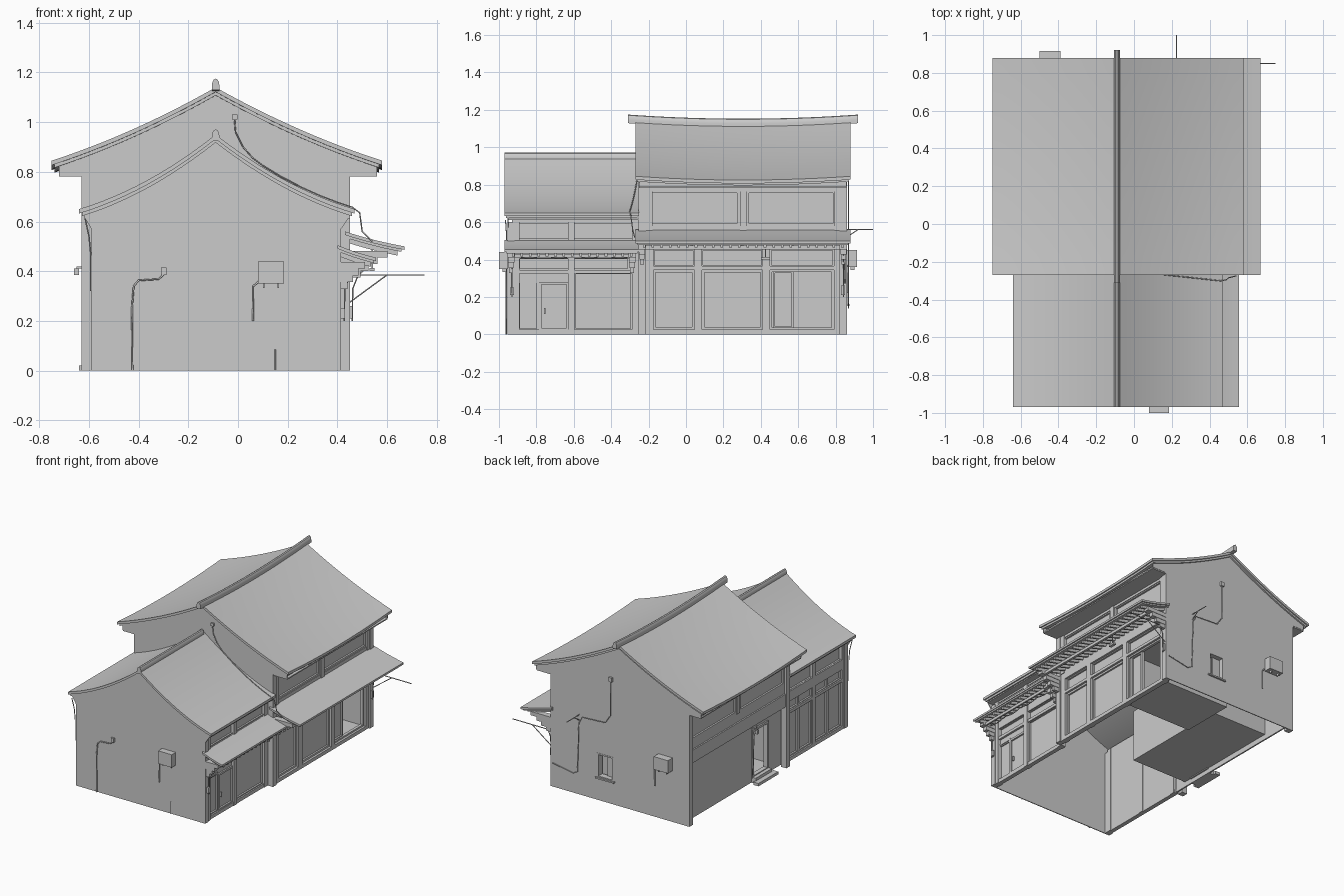
import bpy, bmesh, math

RX = -0.09  # ridge position in x


def finish(name, bm, smooth=False):
    bmesh.ops.recalc_face_normals(bm, faces=bm.faces)
    me = bpy.data.meshes.new(name)
    bm.to_mesh(me)
    bm.free()
    ob = bpy.data.objects.new(name, me)
    bpy.context.collection.objects.link(ob)
    if smooth:
        bpy.ops.object.select_all(action='DESELECT')
        ob.select_set(True)
        bpy.context.view_layer.objects.active = ob
        bpy.ops.object.shade_smooth_by_angle(angle=math.radians(30))
    return ob


def boxes(name, items):
    bm = bmesh.new()
    for x0, x1, y0, y1, z0, z1 in items:
        r = bmesh.ops.create_cube(bm, size=1)
        for v in r['verts']:
            v.co = ((x0 + x1) / 2 + v.co.x * (x1 - x0), (y0 + y1) / 2 + v.co.y * (y1 - y0),
                    (z0 + z1) / 2 + v.co.z * (z1 - z0))
    return finish(name, bm)


def loft(name, poly, y0, y1, n=1, lift=0.0, smooth=False):
    """Extrude an x-z outline along y; the middle sags by lift."""
    bm = bmesh.new()
    rows = []
    for i in range(n + 1):
        t = i / n
        dz = lift * ((2 * t - 1) ** 2 - 1)
        rows.append([bm.verts.new((x, y0 + (y1 - y0) * t, z + dz)) for x, z in poly])
    for a, b in zip(rows, rows[1:]):
        for j in range(len(poly)):
            k = (j + 1) % len(poly)
            bm.faces.new((a[j], a[k], b[k], b[j]))
    bm.faces.new(rows[0])
    bm.faces.new(rows[-1])
    return finish(name, bm, smooth)


def wire(name, pts, r=0.003):
    cu = bpy.data.curves.new(name, 'CURVE')
    cu.dimensions = '3D'
    cu.bevel_depth, cu.bevel_resolution = r, 1
    cu.use_fill_caps = True
    sp = cu.splines.new('POLY')
    sp.points.add(len(pts) - 1)
    for p, c in zip(sp.points, pts):
        p.co = (*c, 1)
    ob = bpy.data.objects.new(name, cu)
    bpy.context.collection.objects.link(ob)


def slope(x, xl, xr, top, eave, k):
    u = (RX - x) / (RX - xl) if x < RX else (x - RX) / (xr - RX)
    return top - (top - eave) * u * (1 + k * (1 - u))


def curve_pts(a, b, spec, drop, n=12):
    xs = [a + (RX - a) * i / n for i in range(n)] + [RX + (b - RX) * i / n for i in range(n + 1)]
    return [(x, slope(x, *spec) - drop) for x in xs]


def window(s, x, y0, y1, z0, z1, b=0.018, d=0.02, pane=True):
    """Frame bars with a sunken pane; s is the outward x direction."""
    a, c = sorted((x, x - s * d))
    out = [(a, c, y0, y1, z0, z0 + b), (a, c, y0, y1, z1 - b, z1),
           (a, c, y0, y0 + b, z0 + b, z1 - b), (a, c, y1 - b, y1, z0 + b, z1 - b)]
    if pane:
        a, c = sorted((x - s * d * 0.6, x - s * d))
        out.append((a, c, y0 + b, y1 - b, z0 + b, z1 - b))
    return out


BIG = (-0.75, 0.58, 1.14, 0.845, 0.27)
SMALL = (-0.64, 0.47, 0.95, 0.65, 0.45)

# curved tile roofs: upper layer and inset under layer
for nm, spec, y0, y1, lift in (("big", BIG, -0.27, 0.88, 0.02), ("small", SMALL, -0.97, -0.25, 0)):
    xl, xr = spec[:2]
    loft(nm + "_roof", curve_pts(xl, xr, spec, 0) + curve_pts(xl, xr, spec, 0.018)[::-1], y0, y1, 12, lift, True)
    loft(nm + "_roof_underlayer", curve_pts(xl + .012, xr - .012, spec, 0.016)
         + curve_pts(xl + .012, xr - .012, spec, 0.032)[::-1], y0 + .008, y1 - .008, 12, lift, True)

# ridge caps, the big one with raised ends
cap = [(RX + 0.015 * math.cos(a), 0.026 * math.sin(a)) for a in [math.pi * i / 6 for i in range(7)]]
cap = [(RX + .015, -0.02)] + cap + [(RX - .015, -0.02)]
loft("big_ridge", [(x, z + 1.149) for x, z in cap], -0.31, 0.92, 16, 0.022, True)
loft("small_ridge", [(x, z + 0.945) for x, z in cap], -0.97, -0.27, 1, 0, True)

# thin gable walls; the big front one is open inside the small house
eaves = [(0.45, 0.79), (0.56, 0.79)] + curve_pts(-0.72, 0.56, BIG, 0.028)[::-1] + [(-0.72, 0.79), (-0.63, 0.79)]
bigg = [(0.45, 0)] + eaves + [(-0.63, 0)]
frontg = [(0.405, 0), (0.45, 0)] + eaves + [(-0.63, 0), (-0.58, 0)] + curve_pts(-0.58, 0.405, SMALL, 0.028)
smallg = [(0.415, 0), (0.415, 0.57), (0.45, 0.62)] + curve_pts(-0.62, 0.45, SMALL, 0.028)[::-1] \
    + [(-0.62, 0.62), (-0.59, 0.57), (-0.59, 0)]
loft("big_front_gable", frontg, -0.255, -0.249)
back = loft("big_back_gable", bigg, 0.856, 0.862)
loft("small_front_gable", smallg, -0.955, -0.949)
boxes("corner_piers", [(a, a + .04, y, y + .036, 0, 0.79) for a in (-0.63, 0.41) for y in (-0.25, 0.821)]
      + [(a, a + .04, -0.95, -0.918, 0, 0.6) for a in (-0.59, 0.375)])

# window opening in the back gable
cut = boxes("window_cutter", [(-0.04, 0.085, 0.78, 0.9, 0.16, 0.33)])
cut.hide_render = True
m = back.modifiers.new("opening", 'BOOLEAN')
m.operation, m.solver, m.object = 'DIFFERENCE', 'EXACT', cut
bpy.context.view_layer.objects.active = back
bpy.ops.object.modifier_apply(modifier=m.name)
bpy.data.objects.remove(cut)
boxes("back_window_frame", [(-0.04, 0.085, 0.82, 0.864, 0.16, 0.17), (-0.04, 0.085, 0.82, 0.864, 0.32, 0.33),
                            (-0.04, -0.03, 0.82, 0.864, 0.17, 0.32), (0.075, 0.085, 0.82, 0.864, 0.17, 0.32),
                            (-0.05, 0.095, 0.83, 0.874, 0.152, 0.162), (-0.03, 0.03, 0.822, 0.83, 0.17, 0.32)])

# eave soffits and wall plates closing up to the roof
boxes("eave_soffits", [(0.43, 0.56, -0.25, 0.86, 0.782, 0.79), (-0.72, -0.61, -0.25, 0.86, 0.782, 0.79),
                       (0.395, 0.45, -0.95, -0.25, 0.612, 0.62), (-0.62, -0.57, -0.95, -0.25, 0.612, 0.62),
                       (0.53, 0.54, -0.25, 0.86, 0.785, 0.815), (-0.71, -0.7, -0.25, 0.86, 0.785, 0.81)])

# big shop front: posts, beams, sill
posts = [(0.4, 0.44, y, y + .04, 0, 0.5) for y in (-0.215, 0.045, 0.41, 0.79)]
upper = [(0.41, 0.445, y, y + .035, 0.5, 0.785) for y in (-0.215, 0.288, 0.795)]
boxes("big_front_posts", posts + upper)
boxes("big_front_beams", [(0.405, 0.44, -0.22, 0.83, z0, z1) for z0, z1 in
                          ((0, 0.025), (0.345, 0.365), (0.455, 0.58), (0.765, 0.82))])
items = []
for y0, y1 in ((-0.18, 0.05), (0.08, 0.415), (0.445, 0.795)):
    items += window(1, 0.425, y0, y1, 0.36, 0.46, 0.012)
for y0, y1 in ((-0.18, 0.05), (0.08, 0.415)):
    items += window(1, 0.425, y0, y1, 0.02, 0.35)
items += window(1, 0.425, 0.445, 0.795, 0.02, 0.35, 0.016, pane=False)
items += window(1, 0.415, 0.465, 0.575, 0.03, 0.34, 0.012)
items += window(1, 0.435, -0.2, 0.29, 0.575, 0.775) + window(1, 0.435, 0.32, 0.805, 0.575, 0.775)
boxes("big_front_windows", items)

# small shop front
boxes("small_front_posts", [(0.37, 0.41, y, y + .035, 0, 0.615) for y in (-0.925, -0.63, -0.29)])
boxes("small_front_beams", [(0.375, 0.405, -0.93, -0.25, z0, z1) for z0, z1 in
                            ((0, 0.025), (0.325, 0.345), (0.405, 0.505), (0.6, 0.62))])
items = window(1, 0.395, -0.9, -0.3, 0.34, 0.415, 0.012) + window(1, 0.4, -0.91, -0.26, 0.5, 0.605, 0.012)
items += window(1, 0.395, -0.9, -0.787, 0.02, 0.295, 0.012) + window(1, 0.4, -0.787, -0.625, 0.02, 0.28, 0.014)
items += window(1, 0.395, -0.6, -0.285, 0.02, 0.335, 0.012) + [(0.375, 0.39, -0.9, -0.62, 0.275, 0.335)]
items += [(0.39, 0.402, -0.758, -0.75, 0.11, 0.14)]
boxes("small_front_windows", items)

# rear of the big house: plain recessed lower wall with door, windows above
boxes("rear_wall", [(-0.57, -0.56, -0.24, -0.08, 0, 0.45), (-0.57, -0.56, 0.08, 0.85, 0, 0.45),
                    (-0.57, -0.56, -0.08, 0.08, 0.36, 0.45), (-0.57, -0.56, -0.08, 0.08, 0, 0.04)])
boxes("rear_beams", [(-0.625, -0.55, -0.22, 0.83, 0.43, 0.52), (-0.615, -0.57, -0.22, 0.83, 0.52, 0.59),
                     (-0.625, -0.585, -0.22, 0.83, 0.765, 0.82), (-0.62, -0.585, 0.285, 0.32, 0.58, 0.77)])
boxes("rear_windows", window(-1, -0.615, -0.215, 0.29, 0.58, 0.775) + window(-1, -0.615, 0.315, 0.82, 0.58, 0.775))
boxes("rear_door", window(-1, -0.58, -0.09, 0.09, 0.03, 0.37, 0.016, 0.03, False)
      + [(-0.55, -0.48, 0.06, 0.07, 0.045, 0.355)])
boxes("rear_steps", [(-0.605, -0.57, -0.09, 0.09, 0, 0.04), (-0.64, -0.6, -0.11, 0.11, 0, 0.02)])

# rear of the small house
boxes("small_rear_posts", [(-0.585, -0.55, y, y + .03, 0, 0.615) for y in (-0.925, -0.6, -0.285)])
boxes("small_rear_beams", [(-0.585, -0.555, -0.93, -0.25, z0, z1) for z0, z1 in
                           ((0, 0.025), (0.335, 0.355), (0.42, 0.49), (0.6, 0.62))])
items = window(-1, -0.575, -0.91, -0.26, 0.48, 0.605, 0.012)
for y0, y1 in ((-0.9, -0.745), (-0.745, -0.59), (-0.575, -0.425), (-0.425, -0.27)):
    items += window(-1, -0.575, y0, y1, 0.02, 0.34, 0.014) + window(-1, -0.575, y0, y1, 0.35, 0.425, 0.01)
boxes("small_rear_windows", items)

# rooms behind the open bay and the rear door
boxes("rooms", [(-0.12, 0.41, 0.41, 0.8, 0.016, 0.02), (-0.12, -0.116, 0.41, 0.8, 0.02, 0.4),
                (-0.12, 0.41, 0.41, 0.414, 0.02, 0.4), (-0.12, 0.41, 0.796, 0.8, 0.02, 0.4),
                (-0.12, 0.41, 0.41, 0.8, 0.4, 0.404), (-0.56, -0.12, -0.15, 0.66, 0.036, 0.04),
                (-0.124, -0.12, -0.15, 0.66, 0.04, 0.4), (-0.56, -0.12, -0.15, -0.146, 0.04, 0.4),
                (-0.56, -0.12, 0.656, 0.66, 0.04, 0.4), (-0.56, -0.12, -0.15, 0.66, 0.4, 0.404)])

# awnings with rafters, purlins and stepped end brackets
for nm, x0, x1, zt, ze, y0, y1, n in (("big", 0.43, 0.67, 0.56, 0.5, -0.27, 0.88, 24),
                                      ("small", 0.4, 0.555, 0.505, 0.455, -0.97, -0.25, 15)):
    def strip(a, b, lo, hi):
        p = [(x0 + (x1 - x0) * u, zt - (zt - ze) * u * (1.3 - 0.3 * u)) for u in
             [a + (b - a) * i / 6 for i in range(7)]]
        return [(x, z - hi) for x, z in p] + [(x, z - lo) for x, z in p[::-1]]
    loft(nm + "_awning", strip(0, 1, 0.014, 0), y0, y1, 1, 0, True)
    loft(nm + "_awning_underlayer", strip(0, 0.95, 0.024, 0.012), y0 + .01, y1 - .01, 1, 0, True)
    for i in range(n):
        y = y0 + 0.04 + (y1 - y0 - 0.09) * i / (n - 1)
        loft(nm + "_rafter", strip(0, 0.88, 0.042, 0.02), y, y + .014)
    w = x1 - x0
    boxes(nm + "_awning_purlin", [(x0 + w * .55, x0 + w * .62, y0 + .03, y1 - .03, ze - .045, ze - .025)])
    brk = []
    for y in (y0 + .015, y1 - .058):
        for i, f in enumerate((0.72, 0.55, 0.4, 0.26)):
            brk.append((x0 - .02, x0 + w * f, y + .003 * i, y + .04 - .003 * i,
                        ze - .045 - .027 * i, ze - .018 - .027 * i))
    boxes(nm + "_awning_brackets", brk)

# wall-mounted units and switch boxes
boxes("wall_units", [(0.08, 0.185, -1.0, -0.95, 0.35, 0.44), (-0.5, -0.39, 0.86, 0.915, 0.36, 0.45)])
boxes("unit_feet", [(x, x + .006, y, y + .02, z, z + .02) for x, y, z in
                    ((0.1, -0.98, 0.333), (0.16, -0.98, 0.333), (-0.48, 0.88, 0.343), (-0.42, 0.88, 0.343))])
boxes("switch_boxes", [(-0.31, -0.288, -0.968, -0.95, 0.385, 0.415), (-0.025, -0.003, -0.268, -0.25, 1.01, 1.03),
                       (-0.035, -0.01, 0.86, 0.875, 0.86, 0.89),
                       (0.41, 0.43, -0.94, -0.92, 0.21, 0.25), (0.44, 0.46, 0.83, 0.85, 0.21, 0.26)])

# cables and pipes
F, G, B = -0.96, -0.262, 0.868
wire("front_pipe", [(-0.425, F, 0), (-0.427, F, 0.25), (-0.42, F, 0.34), (-0.4, F, 0.363), (-0.32, F, 0.368),
                    (-0.298, F, 0.388)], 0.004)
wire("unit_pipe", [(0.06, F, 0.2), (0.062, F, 0.34), (0.085, F, 0.36)], 0.004)
wire("ground_pipe", [(0.15, F, 0), (0.15, F, 0.085)])
wire("gable_cable", [(-0.014, G, 1.01), (-0.01, G, 0.96), (0.02, G, 0.9), (0.06, G, 0.855), (0.1, G, 0.825)]
     + [(x, G - 0.04 * (x - 0.1) / 0.37, slope(x, *SMALL) + .005) for x in (0.17, 0.25, 0.33, 0.4, 0.46)]
     + [(0.49, -0.295, 0.635), (0.5, -0.285, 0.56), (0.54, -0.275, 0.52)])
wire("back_cable", [(-0.022, B, 0.86), (-0.02, B, 0.62), (0.02, B, 0.56), (0.2, B, 0.55), (0.225, B, 0.5),
                    (0.235, B, 0.16), (0.27, B, 0.14), (0.43, B, 0.17)])
wire("back_unit_pipe", [(-0.38, B, 0.37), (-0.365, B, 0.35), (-0.365, B, 0.22)], 0.004)
wire("left_front_cable", [(-0.615, -0.965, 0.61), (-0.6, F, 0.54), (-0.592, F, 0.46), (-0.592, F, 0.32)])
wire("rear_cable", [(-0.622, 0.1, 0.42), (-0.622, 0.13, 0.36), (-0.605, 0.13, 0.05)])
for nm, x, y0, y1, z in (("small_shop_cable", 0.46, -0.92, -0.28, 0.42), ("big_shop_cable", 0.56, -0.24, 0.84, 0.475)):
    wire(nm, [(x, y0 + (y1 - y0) * i / 24, z - 0.012 * abs(math.sin(i * 0.52))) for i in range(25)])
for y, x in ((0.842, 0.452), (-0.93, 0.42)):
    wire("post_cable", [(x + .08, y, 0.43), (x + .03, y, 0.38), (x + .01, y, 0.33), (x + .008, y, 0.2)])

# projecting poles with braces, hanging lamps
wire("right_pole", [(0.44, 0.85, 0.385), (0.75, 0.85, 0.385)])
wire("right_pole_brace", [(0.45, 0.85, 0.275), (0.6, 0.85, 0.385)])
wire("back_pole", [(0.225, 0.86, 0.56), (0.225, 1.0, 0.56)])
wire("back_pole_brace", [(0.225, 0.86, 0.52), (0.225, 0.92, 0.56)])
boxes("hanging_lamps", [(0.53, 0.55, 0.4, 0.45, 0.4, 0.412), (0.537, 0.543, 0.422, 0.428, 0.41, 0.49),
                        (-0.66, -0.64, 0.13, 0.15, 0.385, 0.41), (-0.65, -0.6, 0.137, 0.143, 0.41, 0.418)])
